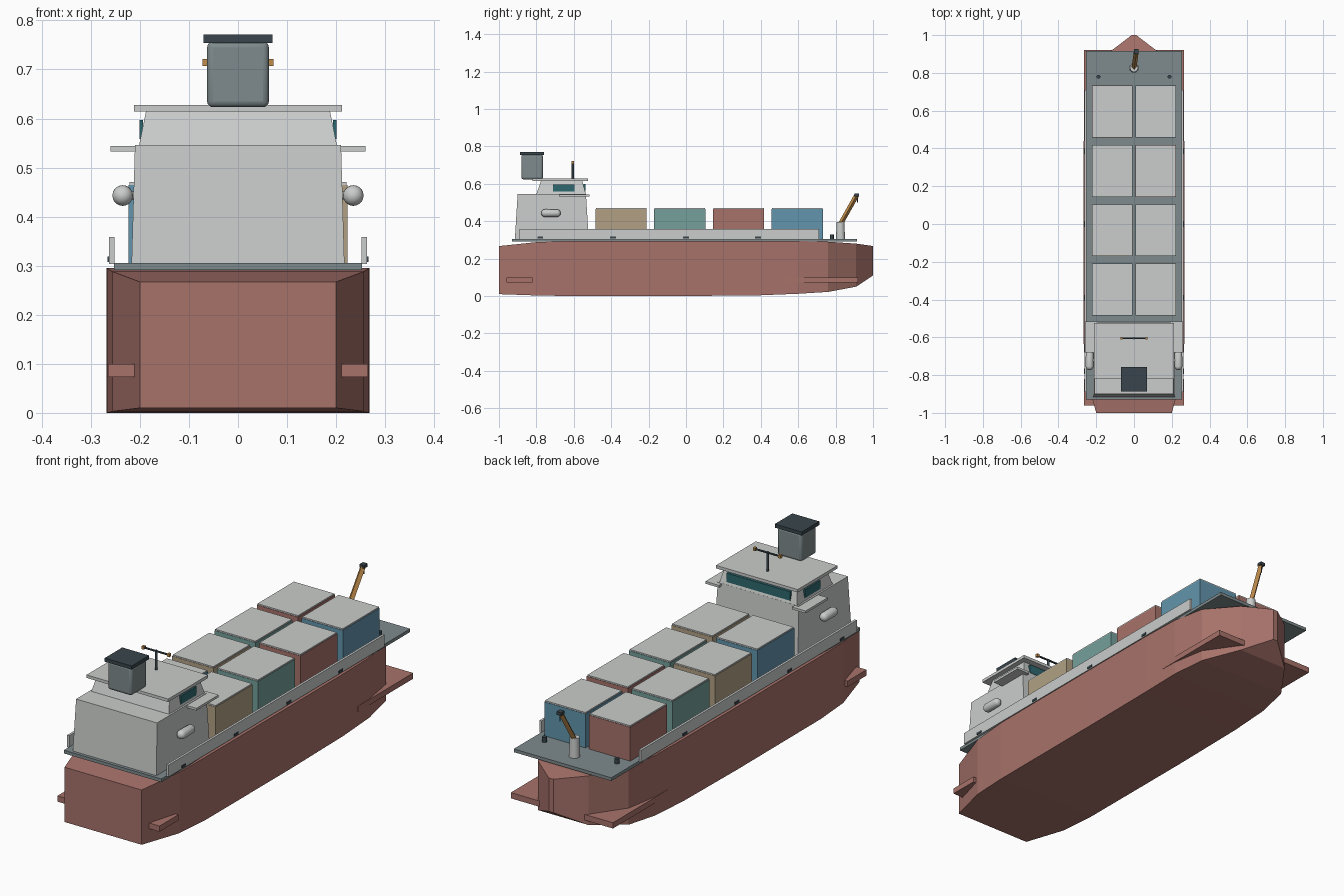
import bpy, bmesh, math
from mathutils import Vector

if "Cube" in bpy.data.objects:
    bpy.data.objects.remove(bpy.data.objects["Cube"])


def material(name, r, g, b):
    m = bpy.data.materials.new(name)
    lin = [((c / 255 + 0.055) / 1.055) ** 2.4 for c in (r, g, b)]
    m.diffuse_color = (*lin, 1)
    m.use_nodes = True
    m.node_tree.nodes["Principled BSDF"].inputs["Base Color"].default_value = m.diffuse_color
    return m


RED = material("hull red", 167, 114, 106)
WHITE = material("pale grey", 202, 205, 203)
DECK = material("deck grey", 126, 138, 140)
DARK = material("charcoal", 56, 69, 76)
BLUE = material("container blue", 98, 149, 173)
TEAL = material("container teal", 117, 160, 155)
TAN = material("container tan", 178, 161, 132)
GLASS = material("window teal", 45, 105, 112)
ORANGE = material("crane orange", 192, 140, 76)


def finish(name, bm, *mats):
    bmesh.ops.recalc_face_normals(bm, faces=bm.faces[:])
    me = bpy.data.meshes.new(name)
    bm.to_mesh(me)
    bm.free()
    ob = bpy.data.objects.new(name, me)
    bpy.context.collection.objects.link(ob)
    for m in mats:
        me.materials.append(m)
    return ob


def loft(name, rings, mat):
    """Skin a list of equal-length rings and cap both ends."""
    bm = bmesh.new()
    rows = [[bm.verts.new(p) for p in r] for r in rings]
    n = len(rows[0])
    for a, b in zip(rows, rows[1:]):
        for i in range(n):
            j = (i + 1) % n
            bm.faces.new((a[i], a[j], b[j], b[i]))
    bm.faces.new(rows[0])
    bm.faces.new(rows[-1])
    return finish(name, bm, mat)


def rect(x, y0, y1, z):
    return [(-x, y0, z), (x, y0, z), (x, y1, z), (-x, y1, z)]


def box(name, x0, x1, y0, y1, z0, z1, mat, bevel=0):
    ring = lambda z: [(x0, y0, z), (x1, y0, z), (x1, y1, z), (x0, y1, z)]
    ob = loft(name, [ring(z0), ring(z1)], mat)
    if bevel:
        mod = ob.modifiers.new("bevel", "BEVEL")
        mod.width, mod.segments = bevel, 3
    return ob


def smooth(ob):
    bpy.ops.object.select_all(action="DESELECT")
    ob.select_set(True)
    bpy.context.view_layer.objects.active = ob
    bpy.ops.object.shade_smooth_by_angle(angle=math.radians(40))


def rod(name, a, b, r, mat, sides=16, r2=None):
    a, b = Vector(a), Vector(b)
    bm = bmesh.new()
    bmesh.ops.create_cone(bm, cap_ends=True, segments=sides, radius1=r,
                          radius2=r if r2 is None else r2, depth=(b - a).length)
    q = Vector((0, 0, 1)).rotation_difference(b - a)
    for v in bm.verts:
        v.co = q @ v.co + (a + b) / 2
    ob = finish(name, bm, mat)
    if sides > 8:
        smooth(ob)
    return ob


# Hull: y, half width, bottom, top
stations = [(-1, .2, .01, .267), (-.8, .256, .003, .288), (-.62, .267, 0, .295),
            (0, .268, 0, .295), (.4, .267, .004, .295), (.6, .262, .012, .294),
            (.76, .235, .022, .29), (.91, .13, .05, .28), (1, .012, .11, .267)]
loft("hull", [[(-w, y, a), (w, y, a), (w, y, b), (-w, y, b)]
              for y, w, a, b in stations], RED)
box("main_deck", -.253, .253, -.93, .915, .291, .306, DECK)

# Paired side parts
for s, side in ((-1, "left"), (1, "right")):
    def pair(name, xa, xb, *rest, **kw):
        return box(f"{side}_{name}", min(s * xa, s * xb), max(s * xa, s * xb), *rest, **kw)
    pair("bow_fin", .06, .265, .51, .92, .073, .1, RED)
    pair("stern_fin", .17, .265, -.96, -.82, .073, .1, RED)
    pair("bulwark", .252, .263, -.89, .71, .303, .359, WHITE)
    for y in (-.78, -.39, 0, .385):
        pair("scupper", .262, .266, y - .015, y + .015, .308, .319, DARK)
    pair("bridge_wing", .19, .26, -.68, -.515, .533, .544, WHITE)
    pair("side_window", .194, .201, -.71, -.595, .558, .597, GLASS)
    rod(f"{side}_bollard", (s * .188, .78, .304), (s * .188, .78, .33), .01, DARK)
    # Lifeboat capsule
    bm = bmesh.new()
    bmesh.ops.create_uvsphere(bm, u_segments=20, v_segments=12, radius=.021)
    for v in bm.verts:
        y, z = v.co.z, -v.co.y
        shift = .031 if y > .0001 else -.031
        v.co = (v.co.x + s * .235, y + shift - .722, z + .443)
    smooth(finish(f"{side}_lifeboat", bm, WHITE))
    rod(f"{side}_davit", (s * .19, -.722, .443), (s * .225, -.722, .443), .008, WHITE)

# Containers with pale lids
colours = {1: (TAN, TEAL, RED, BLUE), -1: (BLUE, TAN, TEAL, RED)}
for row, y in enumerate((-.347, -.033, .281, .595)):
    for s in (-1, 1):
        x, mat = s * .116, colours[s][row]
        box("container", x - .107, x + .107, y - .137, y + .137, .304, .465, mat)
        box("container_lid", x - .105, x + .105, y - .135, y + .135, .464, .471, WHITE)

# Deckhouse, bridge and roof
loft("deckhouse", [rect(.217, -.915, -.52, .304), rect(.21, -.9, -.535, .546)], WHITE)
loft("bridge", [rect(.202, -.8, -.535, .544), rect(.187, -.775, -.555, .617)], WHITE)
box("bridge_roof", -.212, .212, -.82, -.525, .614, .628, WHITE)
box("front_window", -.165, .165, -.548, -.537, .558, .6, GLASS)

# Funnel
smooth(box("funnel", -.063, .063, -.88, -.765, .623, .757, DECK, bevel=.012))
box("funnel_cap", -.07, .07, -.888, -.758, .754, .771, DARK)

# Signal mast
rod("mast", (0, -.605, .625), (0, -.605, .718), .006, DARK, 10)
rod("mast_crossbar", (-.066, -.605, .714), (.066, -.605, .714), .0045, DARK, 8)
for s in (-1, 1):
    box("mast_light", s * .066 - .006, s * .066 + .006, -.612, -.598, .707, .721, ORANGE)

# Foredeck crane
rod("crane_pedestal", (0, .826, .304), (0, .826, .397), .024, WHITE, 20, .021)
rod("crane_boom", (0, .826, .385), (.012, .912, .538), .013, ORANGE, 4)
box("crane_head", 0, .024, .9, .926, .532, .547, DARK)
rod("crane_cable", (.012, .916, .535), (.012, .916, .5), .003, DARK, 6)
